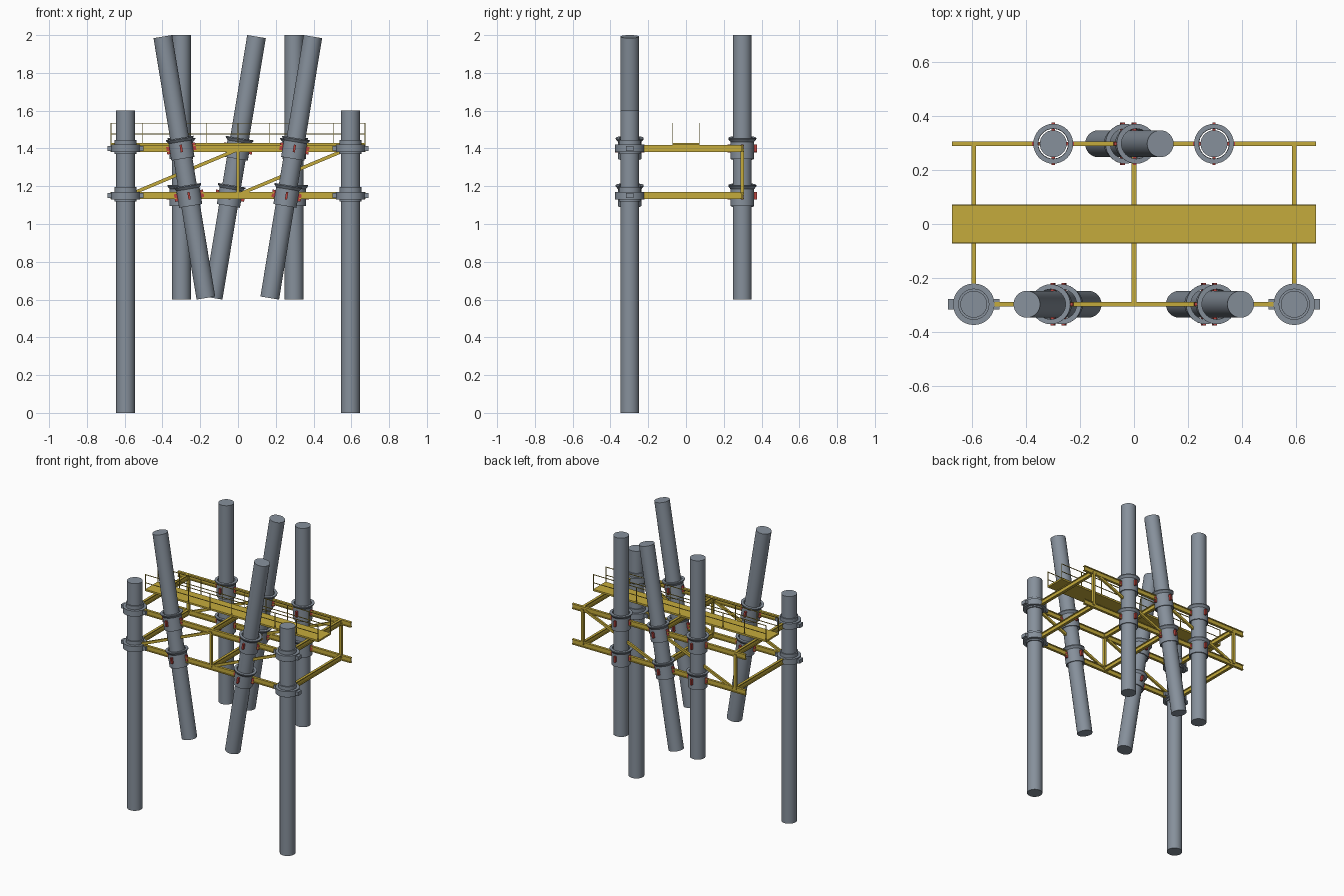
import bpy, bmesh, math
from mathutils import Vector, Matrix

if "Cube" in bpy.data.objects:
    bpy.data.objects.remove(bpy.data.objects["Cube"])


def material(name, rgb):
    m = bpy.data.materials.new(name)
    m.diffuse_color = (*rgb, 1)
    m.use_nodes = True
    m.node_tree.nodes["Principled BSDF"].inputs["Base Color"].default_value = m.diffuse_color
    return m


GREY = material("steel_grey", (0.24, 0.28, 0.33))
YELLOW = material("safety_yellow", (0.56, 0.41, 0.045))
RED = material("guide_red", (0.50, 0.06, 0.05))

LEVELS = (1.15, 1.40)
ROW = 0.298          # distance of front and back rows from the centre
CORNER = 0.595
R = 0.05             # pile radius


def finish(bm, name, mat, smooth=False):
    bmesh.ops.recalc_face_normals(bm, faces=bm.faces)
    me = bpy.data.meshes.new(name)
    bm.to_mesh(me)
    bm.free()
    me.materials.append(mat)
    ob = bpy.data.objects.new(name, me)
    bpy.context.collection.objects.link(ob)
    if smooth:
        bpy.context.view_layer.objects.active = ob
        ob.select_set(True)
        bpy.ops.object.shade_smooth_by_angle(angle=math.radians(35))
        ob.select_set(False)
    return ob


def box(name, centre, size, mat, matrix=Matrix()):
    bm = bmesh.new()
    bmesh.ops.create_cube(bm, size=1, matrix=matrix @ Matrix.Translation(centre)
                          @ Matrix.Diagonal((*size, 1)))
    return finish(bm, name, mat)


def lathe(name, profile, matrix, mat, closed=False, n=32):
    """Turn (radius, height) points around the local z axis."""
    bm = bmesh.new()
    rings = [[bm.verts.new(matrix @ Vector((r * math.cos(2 * math.pi * i / n),
              r * math.sin(2 * math.pi * i / n), z))) for i in range(n)]
             for r, z in profile]
    pairs = list(zip(rings, rings[1:]))
    if closed:
        pairs.append((rings[-1], rings[0]))
    else:
        bm.faces.new(rings[0])
        bm.faces.new(rings[-1])
    for a, b in pairs:
        for i in range(n):
            j = (i + 1) % n
            bm.faces.new((a[i], a[j], b[j], b[i]))
    return finish(bm, name, mat, True)


def beam(name, a, b, w=0.018, h=0.037, flanged=True):
    """I-section (or square) bar from a to b."""
    a, b = Vector(a), Vector(b)
    d = (b - a).normalized()
    side = d.cross(Vector((0, 0, 1)))
    if side.length < 0.01:
        side = Vector((1, 0, 0))
    side.normalize()
    up = side.cross(d)
    t, f = 0.003, 0.006
    if flanged:
        half = [(w / 2, -h / 2), (w / 2, -h / 2 + f), (t, -h / 2 + f),
                (t, h / 2 - f), (w / 2, h / 2 - f), (w / 2, h / 2)]
    else:
        half = [(w / 2, -h / 2), (w / 2, h / 2)]
    outline = half + [(-x, z) for x, z in reversed(half)]
    bm = bmesh.new()
    ends = [[bm.verts.new(p + side * x + up * z) for x, z in outline] for p in (a, b)]
    bm.faces.new(ends[0])
    bm.faces.new(ends[1])
    n = len(outline)
    for i in range(n):
        j = (i + 1) % n
        bm.faces.new((ends[0][i], ends[0][j], ends[1][j], ends[1][i]))
    return finish(bm, name, YELLOW)


def sleeve(matrix):
    # hollow sleeve with a flared rim
    lathe("pile_sleeve", [(0.055, -0.055), (0.062, -0.055), (0.062, 0.035),
                          (0.074, 0.05), (0.074, 0.056), (0.056, 0.056)],
          matrix, GREY, True)
    # four radial guide plates
    for k in range(4):
        box("guide_plate", (0.064, 0, 0), (0.028, 0.012, 0.04), RED,
            matrix @ Matrix.Rotation(k * math.pi / 2, 4, 'Z'))


# Main corner legs with clamps
for s in (-1, 1):
    at = Matrix.Translation((s * CORNER, -ROW, 0))
    lathe("corner_leg", [(R, 0), (R, 1.6)], at, GREY)
    for z in LEVELS:
        m = at @ Matrix.Translation((0, 0, z))
        lathe("leg_collar", [(0.058, -0.03), (0.058, 0.045)], m, GREY)
        lathe("leg_clamp", [(0.077, -0.02), (0.077, 0.02)], m, GREY)
        box("clamp_ear", (0, 0, 0), (0.192, 0.04, 0.026), GREY, m)

# Through piles: row side, top x, bottom x
PILES = [(1, -0.3, -0.3), (1, 0.297, 0.297), (1, 0.098, -0.132),
         (-1, -0.398, -0.17), (-1, 0.396, 0.168)]
stops = {}
for row, xt, xb in PILES:
    lean = 0.0 if xt == xb else 0.008
    top = Vector((xt, row * ROW, 2 - lean))
    bottom = Vector((xb, row * ROW, 0.6 + lean))
    axis = top - bottom
    turn = Matrix.Rotation(math.atan2(axis.x, axis.z), 4, 'Y')
    lathe("vertical_pile" if xt == xb else "raked_pile",
          [(R, 0), (R, axis.length)], Matrix.Translation(bottom) @ turn, GREY)
    for z in LEVELS:
        p = bottom + axis * ((z - bottom.z) / axis.z)
        sleeve(Matrix.Translation(p) @ turn)
        stops.setdefault((row, z), []).append(p.x)

# Long beams, broken at each sleeve
for (row, z), xs in stops.items():
    end = 0.675 if row > 0 else CORNER
    start = -end
    for x in sorted(xs):
        beam("long_beam", (start, row * ROW, z), (x - 0.066, row * ROW, z))
        start = x + 0.066
    beam("long_beam", (start, row * ROW, z), (end, row * ROW, z))

# Cross beams
for z in LEVELS:
    for x in (-CORNER, 0, CORNER):
        beam("cross_beam", (x, -ROW, z), (x, ROW, z))

# Upright posts
for x, y in ((-CORNER, ROW), (CORNER, ROW), (0, -ROW)):
    beam("upright_post", (x, y, LEVELS[0]), (x, y, LEVELS[1]), 0.018, 0.018, False)

# Diagonal braces
for y in (-ROW, ROW):
    for x in (-0.575, 0):
        beam("diagonal_brace", (x, y, 1.155), (x + 0.575, y, 1.395), 0.014, 0.018, False)

# Walkway deck and handrails
box("walkway_deck", (0, 0, 1.423), (1.35, 0.14, 0.012), YELLOW)
for y in (-0.07, 0.07):
    for z in (1.476, 1.533):
        box("handrail", (0, y, z), (1.35, 0.004, 0.004), YELLOW)
    for i in range(9):
        box("handrail_post", (-0.673 + i * 0.16825, y, 1.477),
            (0.004, 0.004, 0.115), YELLOW)
